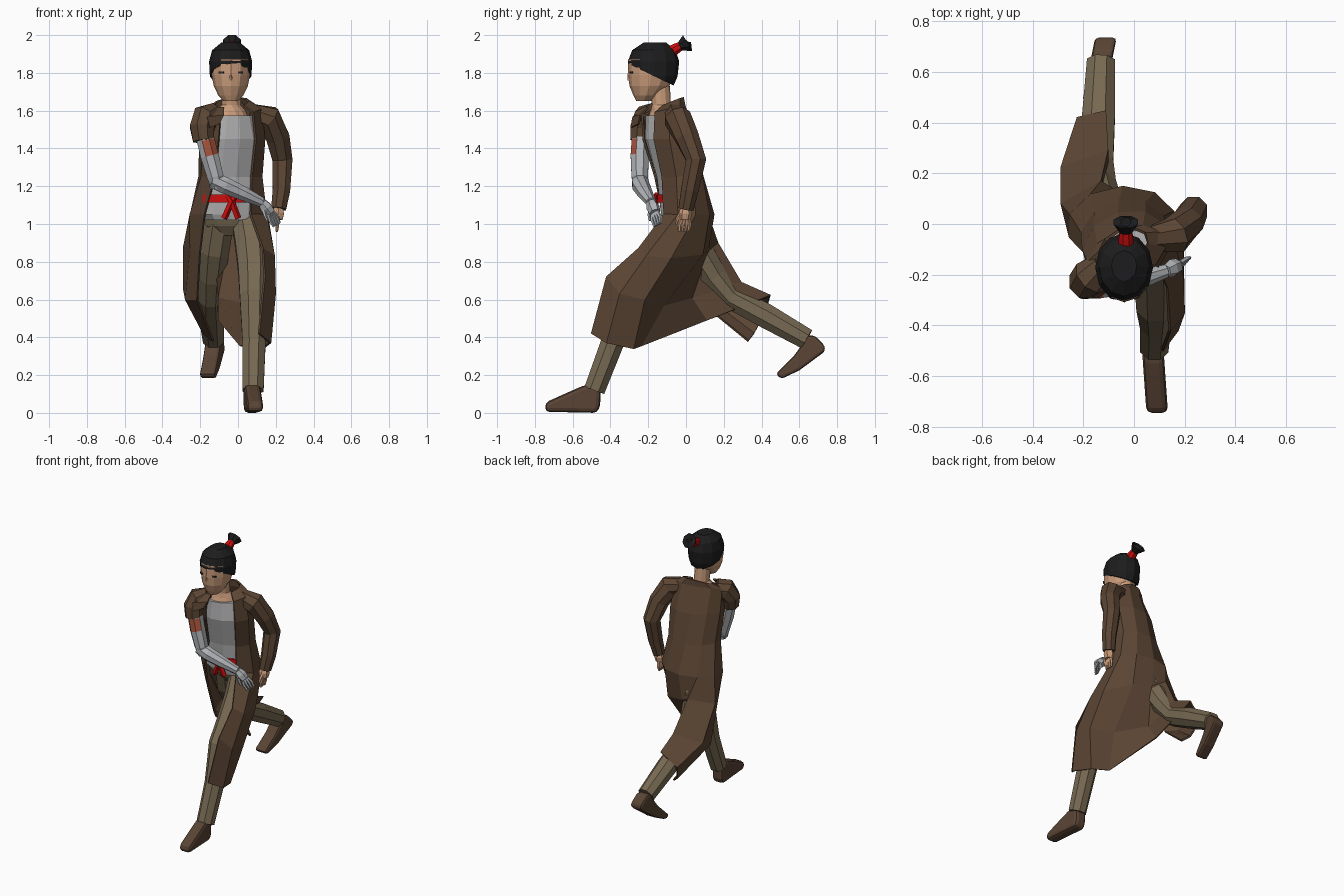
import bpy, bmesh, math
from mathutils import Vector

if "Cube" in bpy.data.objects:
    bpy.data.objects.remove(bpy.data.objects["Cube"])


def mat(name, r, g, b):
    m = bpy.data.materials.new(name)
    m.diffuse_color = (r, g, b, 1)
    m.use_nodes = True
    m.node_tree.nodes["Principled BSDF"].inputs["Base Color"].default_value = m.diffuse_color
    return m


BROWN = mat("coat brown", .105, .060, .034)
BOOT = mat("boot brown", .100, .058, .035)
PANTS = mat("khaki trousers", .185, .142, .085)
SHIRT = mat("shirt grey", .46, .46, .47)
METAL = mat("metal grey", .44, .45, .47)
SKIN = mat("skin", .60, .34, .20)
HAIR = mat("hair black", .012, .012, .013)
RED = mat("sash red", .60, .004, .004)
RUST = mat("rust patch", .38, .085, .045)
EYE = mat("eye dark", .03, .025, .025)


def finish(name, bm, material):
    bmesh.ops.recalc_face_normals(bm, faces=bm.faces[:])
    me = bpy.data.meshes.new(name)
    bm.to_mesh(me)
    bm.free()
    me.materials.append(material)
    ob = bpy.data.objects.new(name, me)
    bpy.context.collection.objects.link(ob)
    return ob


def loft(name, rings, material, closed=True, thick=0):
    """Skin a list of point rings; closed rings get end caps, open ones stay sheets."""
    bm = bmesh.new()
    vs = [[bm.verts.new(p) for p in r] for r in rings]
    n = len(rings[0])
    for a, b in zip(vs, vs[1:]):
        for i in range(n if closed else n - 1):
            j = (i + 1) % n
            bm.faces.new((a[i], a[j], b[j], b[i]))
    if closed and not thick:
        bm.faces.new(vs[0])
        bm.faces.new(vs[-1])
    ob = finish(name, bm, material)
    if thick:
        s = ob.modifiers.new("thickness", 'SOLIDIFY')
        s.thickness = thick
        s.offset = 0
    return ob


def oval(z, cx, cy, rx, ry, twist=0, angles=None, n=12, tilt=0):
    """Horizontal twisted ellipse, or an arc of it; 270 degrees is the front."""
    angles = angles or [270 + 360 * i / n for i in range(n)]
    c, s = math.cos(math.radians(twist)), math.sin(math.radians(twist))
    pts = []
    for a in angles:
        x, y = rx * math.cos(math.radians(a)), ry * math.sin(math.radians(a))
        dy = x * s + y * c
        pts.append((cx + x * c - y * s, cy + dy, z + dy * tilt))
    return pts


def tube(name, path, material, n=8):
    """Limb through (x, y, z, radius) points."""
    P = [Vector(p[:3]) for p in path]
    d = P[-1] - P[0]
    k = min(range(3), key=lambda i: abs(d[i]))
    ref = Vector([1 if i == k else 0 for i in range(3)])
    rings = []
    for i, p in enumerate(P):
        t = (P[min(i + 1, len(P) - 1)] - P[max(i - 1, 0)]).normalized()
        u = ref.cross(t).normalized()
        v = t.cross(u)
        rings.append([p + path[i][3] * (u * math.cos(a) + v * math.sin(a))
                      for a in [2 * math.pi * (j + .5) / n for j in range(n)]])
    return loft(name, rings, material)


def boot(name, profile, x, w, ankle_y, slant):
    """Side profile (y, z) extruded across x, slanted along the foot, edges rounded."""
    rings = [[(x + dx + slant * (y - ankle_y), y, z) for y, z in profile]
             for dx in (-w / 2, w / 2)]
    ob = loft(name, rings, BOOT)
    b = ob.modifiers.new("round", 'BEVEL')
    b.width = .022
    b.segments = 2
    return ob


# ---- torso: one table of twisted ovals drives shirt, sash and coat
BODY = [(1.60, -.03, -.12, .155, .095, 25), (1.45, -.03, -.09, .17, .13, 20),
        (1.25, -.04, -.04, .165, .125, 15), (1.05, -.05, 0, .205, .14, 5)]


def scaled(b, k, angles=None, tilt=0):
    return oval(b[0], b[1], b[2], b[3] * k, b[4] * k, b[5], angles, tilt=tilt)


loft("shirt", [oval(1.575, -.03, -.12, .13, .085, 25)] +
     [scaled(b, .94) for b in BODY[1:]] + [oval(1.02, -.04, 0, .17, .12)], SHIRT)
front = list(range(217, 302, 21))
loft("sash", [oval(z, -.045, -.015, .19, .137, 8, front) for z in (1.155, 1.115)],
     RED, closed=False, thick=.01)
for dx in (-.04, .035):
    tube("sash_end", [(-.035 - dx * .8, -.155, 1.16, .012), (-.035, -.165, 1.12, .018),
                      (-.035 + dx, -.155, 1.03, .018)], RED, 5)

# ---- coat: upper rings are arcs open at the front, skirt rings follow the stride
ARC = [230 - 36.25 * i for i in range(9)]
SKIRT = [
    [(-.20, -.05, .85), (-.25, 0, .87), (-.285, .08, .88), (-.13, .165, .90), (-.055, .115, .86),
     (.08, .085, .84), (.19, -.08, .82), (.19, -.21, .83), (.13, -.25, .87)],
    [(-.215, .06, .60), (-.275, .12, .60), (-.285, .22, .65), (-.105, .29, .69), (-.10, .03, .61),
     (.07, -.12, .57), (.19, -.22, .60), (.195, -.35, .63), (.14, -.42, .72)],
    [(-.13, .33, .38), (-.18, .36, .42), (-.22, .42, .53), (-.11, .445, .62), (-.10, .11, .49),
     (.01, -.24, .355), (.13, -.28, .34), (.17, -.42, .37), (.11, -.50, .42)]]
loft("coat", [oval(1.638, -.04, -.09, .10, .065, 25, ARC, tilt=.45)] +
     [scaled(BODY[0], 1.03, ARC, .25)] +
     [scaled(b, 1.03, ARC) for b in BODY[1:]] + SKIRT, BROWN, closed=False, thick=.012)
# turned-out collar flap
loft("lapel", [[(-.075, -.20, 1.615), (-.15, -.22, 1.615)],
               [(-.075, -.24, 1.575), (-.165, -.28, 1.565)],
               [(-.10, -.25, 1.53), (-.15, -.29, 1.51)]], BROWN, closed=False, thick=.01)

# ---- sleeves and arms
tube("long_sleeve", [(.07, -.06, 1.585, .055), (.16, -.045, 1.56, .075), (.21, .005, 1.46, .067),
                     (.235, .053, 1.34, .058), (.23, .02, 1.18, .050), (.215, 0, 1.08, .043)], BROWN)
tube("short_sleeve", [(-.12, -.17, 1.585, .058), (-.17, -.205, 1.565, .075),
                      (-.19, -.23, 1.51, .07), (-.182, -.24, 1.44, .06)], BROWN)
arm = tube("metal_upper_arm", [(-.185, -.23, 1.50, .05), (-.17, -.24, 1.44, .052),
                               (-.15, -.245, 1.36, .052), (-.12, -.245, 1.25, .047),
                               (-.11, -.24, 1.19, .035)], METAL)
arm.data.materials.append(RUST)
for f in arm.data.polygons:
    if 1.37 < f.center.z < 1.43 and f.normal.dot(Vector((.4, -.9, 0))) > .7:
        f.material_index = 1
tube("metal_forearm", [(-.135, -.245, 1.235, .045), (-.07, -.24, 1.205, .048),
                       (.03, -.215, 1.16, .04), (.125, -.185, 1.115, .028)], METAL)


def hand(name, wrist, knuckle, tip, spread, material):
    """Palm, four fingers fanned along the spread vector, and a thumb."""
    w, k, t, s = map(Vector, (wrist, knuckle, tip, spread))
    tube(name + "_palm", [(*w, .026), (*((w + k) / 2), .036), (*k, .03)], material, 6)
    for i in range(4):
        o = s * (i - 1.5)
        tube(name + "_finger", [(*(k + o * .8), .011), (*((k + t) / 2 + o * 1.2), .01),
                                (*(t + o), .007)], material, 5)
    tube(name + "_thumb", [(*(w.lerp(k, .4) - s), .013),
                           (*(k - s * 2.6), .01), (*(k.lerp(t, .4) - s * 2.8), .007)], material, 5)


hand("metal_hand", (.125, -.185, 1.115), (.17, -.165, 1.06), (.205, -.15, .995),
     (.010, .011, .006), METAL)
hand("bare_hand", (.215, 0, 1.09), (.21, -.005, 1.025), (.205, -.012, .96), (0, .016, 0), SKIN)

# ---- trousers and boots
loft("trouser_seat", [oval(1.06, -.04, 0, .16, .115), oval(.99, -.03, .01, .155, .10),
                      oval(.94, -.03, .02, .10, .07)], PANTS)
tube("front_trouser_leg", [(.05, -.01, 1.02, .09), (.075, -.10, .88, .095), (.085, -.21, .75, .09),
                           (.085, -.315, .62, .082), (.085, -.39, .37, .066),
                           (.08, -.485, .12, .06)], PANTS)
tube("rear_trouser_leg", [(-.10, .01, 1.02, .085), (-.125, .065, .86, .084),
                          (-.14, .15, .72, .074), (-.145, .24, .61, .068),
                          (-.14, .42, .515, .07), (-.13, .64, .39, .06)], PANTS)
boot("front_boot", [(-.745, .005), (-.745, .055), (-.60, .12), (-.53, .15), (-.45, .13),
                    (-.455, .04), (-.47, 0), (-.60, .003)], .073, .085, -.48, -.07)
boot("rear_boot", [(.62, .41), (.68, .41), (.735, .355), (.735, .325), (.60, .225),
                   (.505, .18), (.475, .205), (.57, .30), (.61, .355)], -.128, .085, .65, .2)

# ---- neck, head and hair
loft("neck", [oval(1.55, -.03, -.13, .10, .07, 25), oval(1.60, -.035, -.13, .08, .055, 20),
              oval(1.63, -.035, -.13, .052, .05), oval(1.73, -.037, -.14, .052, .055)], SKIN)
loft("head", [oval(z, -.038, y, rx, ry) for z, y, rx, ry in (
    (1.65, -.225, .038, .038), (1.68, -.212, .066, .066), (1.73, -.194, .09, .105),
    (1.79, -.185, .102, .121), (1.87, -.185, .104, .121), (1.92, -.18, .07, .08))], SKIN)
loft("nose", [oval(1.76, -.038, -.297, .012, .013, n=4), oval(1.77, -.038, -.298, .012, .013, n=4),
              oval(1.82, -.038, -.298, .005, .008, n=4)], SKIN)
for s in (-1, 1):
    loft("eye", [oval(z, -.038 + s * .05, -.289, .016, .007, s * 25, n=6)
                 for z in (1.796, 1.807)], EYE)

bm = bmesh.new()
hair = loft("hair", [oval(z, -.039, y, rx, ry) for z, y, rx, ry in (
    (1.70, -.165, .09, .085), (1.78, -.17, .110, .125), (1.86, -.172, .114, .136),
    (1.92, -.17, .098, .115), (1.96, -.165, .05, .06))], HAIR)
bm.from_mesh(hair.data)
# trim along the hairline, high at the brow and low at the nape
bmesh.ops.bisect_plane(bm, geom=bm.verts[:] + bm.edges[:] + bm.faces[:],
                       plane_co=(0, -.31, 1.85), plane_no=(0, .11, .23), clear_inner=True)
bmesh.ops.holes_fill(bm, edges=[e for e in bm.edges if e.is_boundary], sides=0)
bm.to_mesh(hair.data)
bm.free()
tube("hair_tie", [(-.032, -.09, 1.905, .036), (-.032, -.05, 1.93, .030),
                  (-.032, -.02, 1.947, .024)], RED)
tube("topknot", [(-.032, -.032, 1.94, .026), (-.032, .008, 1.958, .052),
                 (-.032, .008, 1.963, .02)], HAIR)
